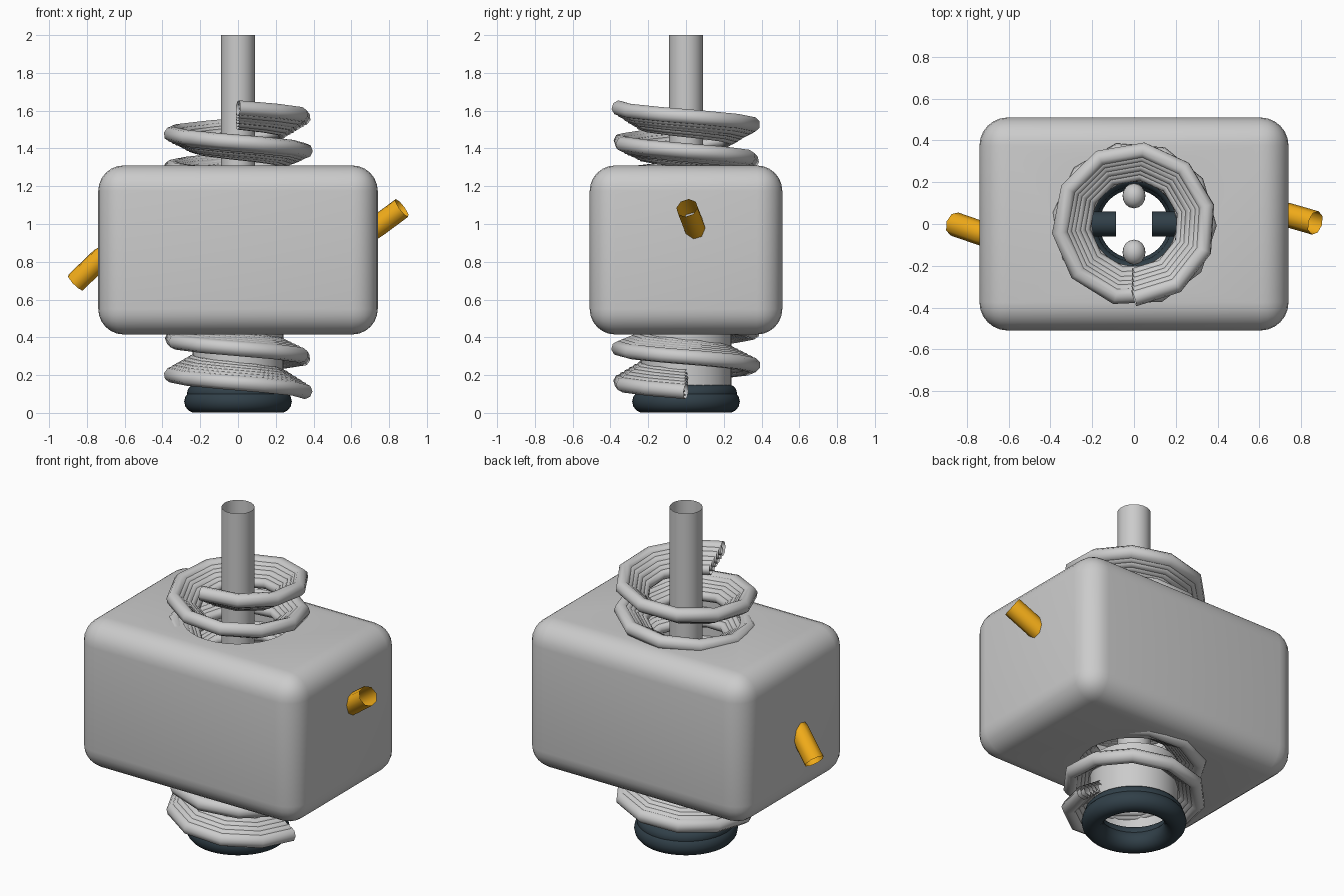
import bpy, math
from mathutils import Vector

if "Cube" in bpy.data.objects:
    bpy.data.objects.remove(bpy.data.objects["Cube"])


def material(name, color):
    m = bpy.data.materials.new(name)
    m.diffuse_color = color
    m.use_nodes = True
    m.node_tree.nodes["Principled BSDF"].inputs["Base Color"].default_value = m.diffuse_color
    return m


dark = material("dark_rubber", (0.03, 0.05, 0.065, 1))
orange = material("orange", (0.9, 0.42, 0.01, 1))


def finish(name, mat=None, angle=35):
    o = bpy.context.object
    o.name = name
    bpy.ops.object.shade_smooth_by_angle(angle=math.radians(angle))
    if mat:
        o.data.materials.append(mat)
    return o


def tube(name, paths, depth, res=2, mat=None):
    """Open-ended round tubes; each path is (points, thickness factor)."""
    c = bpy.data.curves.new(name, 'CURVE')
    c.dimensions = '3D'
    c.bevel_depth = depth
    c.bevel_resolution = res
    for pts, thick in paths:
        s = c.splines.new('POLY')
        s.points.add(len(pts) - 1)
        for p, co in zip(s.points, pts):
            p.co = (*co, 1)
            p.radius = thick
    if mat:
        c.materials.append(mat)
    o = bpy.data.objects.new(name, c)
    bpy.context.collection.objects.link(o)
    return o


def cylinder(name, r, z0, z1, fill='NGON', verts=32):
    bpy.ops.mesh.primitive_cylinder_add(vertices=verts, radius=r, depth=z1 - z0,
                                        location=(0, 0, (z0 + z1) / 2), end_fill_type=fill)
    return finish(name)


# rounded housing with a vertical bore
bpy.ops.mesh.primitive_cube_add(size=1, location=(0, 0, 0.8625))
housing = bpy.context.object
housing.scale = (1.48, 1.02, 0.895)
bpy.ops.object.transform_apply(location=False, rotation=False, scale=True)
bev = housing.modifiers.new("round", 'BEVEL')
bev.width, bev.segments = 0.135, 6
bpy.ops.object.modifier_apply(modifier="round")
bore = cylinder("bore_cutter", 0.3, 0.2, 1.6)
bore.hide_render = True
bore.hide_set(True)
cut = housing.modifiers.new("bore", 'BOOLEAN')
cut.object, cut.solver = bore, 'EXACT'
bpy.context.view_layer.objects.active = housing
bpy.ops.object.modifier_apply(modifier="bore")
housing.select_set(True)
finish("housing")
bpy.data.objects.remove(bore)

# nested coil spring: six strands shrinking toward the centre
TURNS, STEPS, MID = 8.25, 86, 0.864
paths = []
for k in range(6):
    radius, half = 0.355 - 0.023 * k, 0.75 - 0.017 * k
    pts = []
    for i in range(STEPS + 1):
        t = i / STEPS
        a = -2 * math.pi * TURNS * t
        pts.append((radius * math.cos(a), radius * math.sin(a), MID + half * (2 * t - 1)))
    paths.append((pts, 1 - 0.05 * k))
tube("coil_spring", paths, 0.041)

# central rod and lower sleeve
cylinder("rod", 0.09, 0.5, 2.0, 'NOTHING')
cylinder("sleeve", 0.24, 0.08, 0.42, 'NOTHING')

# dark seal rings at the foot
for name, r, z in (("foot_seal", 0.06, 0.06), ("upper_seal", 0.045, 0.105)):
    bpy.ops.mesh.primitive_torus_add(major_radius=0.225, minor_radius=r, location=(0, 0, z),
                                     major_segments=40, minor_segments=14)
    finish(name, dark, 60)

# cross spokes inside the bore
for s in (-1, 1):
    tube("dark_spoke", [([(s * 0.085, 0, 0.8), (s * 0.21, 0, 0.8)], 1)], 0.06, 4, dark)
    bpy.ops.mesh.primitive_uv_sphere_add(segments=16, ring_count=10, location=(0, s * 0.135, 0.8))
    bpy.context.object.scale = (0.055, 0.06, 0.055)
    finish("light_spoke", None, 60)

# orange wire ends on both sides
tube("wire_left", [([(-0.86, 0.0, 0.69), (-0.73, -0.045, 0.815), (-0.5, -0.1, 0.95)], 1)],
     0.058, 2, orange)
tube("wire_right", [([(0.868, 0.005, 1.085), (0.74, 0.042, 0.99), (0.5, 0.1, 0.83)], 1)],
     0.058, 2, orange)
